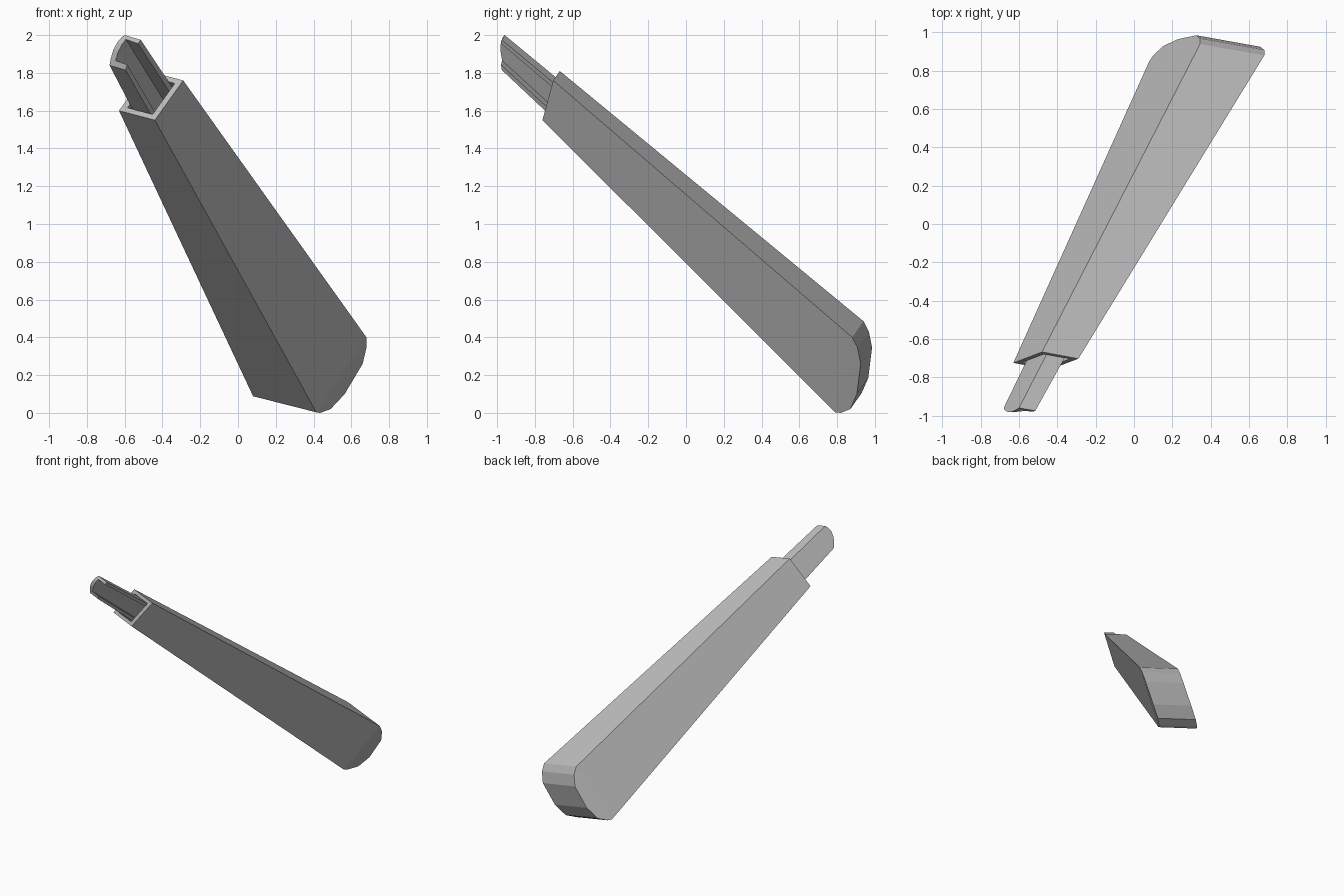
import bpy
import bmesh
from mathutils import Vector as V

cube = bpy.data.objects.get("Cube")
if cube:
    bpy.data.objects.remove(cube)

grey = bpy.data.materials.new("mid_grey")
grey.use_nodes = True
colour = (0.5, 0.5, 0.5, 1)
grey.diffuse_color = colour
grey.node_tree.nodes["Principled BSDF"].inputs["Base Color"].default_value = colour


def finish(bm, name):
    bmesh.ops.remove_doubles(bm, verts=bm.verts, dist=0.0001)
    bmesh.ops.recalc_face_normals(bm, faces=bm.faces)
    mesh = bpy.data.meshes.new(name)
    bm.to_mesh(mesh)
    bm.free()
    mesh.materials.append(grey)
    obj = bpy.data.objects.new(name, mesh)
    bpy.context.collection.objects.link(obj)
    return obj


def add_ring(bm, points):
    return [bm.verts.new(p) for p in points]


def bridge(bm, first, second, closed=True):
    count = len(first)
    for i in range(count if closed else count - 1):
        j = (i + 1) % count
        bm.faces.new((first[i], first[j], second[j], second[i]))


# Skewed box frame: origin, width and height vectors at the mouth and far end
mouth = (V((-0.63, -0.725, 1.60)), V((0.19, -0.035, -0.05)), V((0.15, 0.057, 0.21)))
far = (V((0.08, 0.85, 0.088)), V((0.335, -0.06, -0.085)), V((0.265, 0.09, 0.397)))


def inside(u, v, w):
    ends = [o + a * u + b * v for o, a, b in (mouth, far)]
    return ends[0].lerp(ends[1], w)


def section(margin_u, margin_v, w):
    us = (margin_u, 1 - margin_u)
    vs = (margin_v, 1 - margin_v)
    return [inside(u, v, w) for u, v in
            ((us[0], vs[0]), (us[1], vs[0]), (us[1], vs[1]), (us[0], vs[1]))]


# Tapered sleeve with a deep hollow
bm = bmesh.new()
rim = add_ring(bm, section(0, 0, 0))
end = add_ring(bm, section(0, 0, 1))
lip = add_ring(bm, section(0.15, 0.11, 0))
floor = add_ring(bm, section(0.15, 0.11, 0.85))
bridge(bm, rim, end)
bridge(bm, rim, lip)
bridge(bm, lip, floor)
bm.faces.new(floor)

# Rounded butt of the sleeve, a curved profile swept across its width
curve = [V(p) for p in ((0.10, 0.88, 0.085), (0.155, 0.93, 0.105),
                        (0.23, 0.965, 0.185), (0.325, 0.985, 0.345),
                        (0.345, 0.968, 0.43))]
near_side = [end[0]] + add_ring(bm, curve) + [end[3]]
far_side = [end[1]] + add_ring(bm, [p + far[1] for p in curve]) + [end[2]]
bridge(bm, near_side, far_side, closed=False)
bm.faces.new(near_side)
bm.faces.new(far_side)
finish(bm, "tapered_sleeve")

# Open channel tongue: s runs along the flanges, t across the back wall
profile = [(0, 0), (1, 0), (1, 0.15), (0.28, 0.15), (0.28, 0.4), (0.28, 0.65),
           (0.28, 0.85), (1, 0.85), (1, 1), (0, 1),
           (0, 0.85), (0, 0.65), (0, 0.4), (0, 0.15)]
tip_origin = V((-0.68, -0.96, 1.84))
tip_width = V((0.085, -0.015, -0.025))
tip_height = V((0.08, 0, 0.16))
bulge = V((-0.012, -0.022, 0.02))

tip_points, root_points = [], []
for s, t in profile:
    base = tip_origin + tip_width * s + tip_height * t
    at_mouth = inside(0.22 + 0.5 * s, 0.15 + 0.72 * t, 0)
    root_points.append(base.lerp(at_mouth, 1.5))
    tip_points.append(base + bulge * (4 * t * (1 - t)) * (1 - 0.6 * s))

bm = bmesh.new()
tip = add_ring(bm, tip_points)
root = add_ring(bm, root_points)
bridge(bm, tip, root)
# End faces: two flanges and the back wall strips
for ring in (tip, root):
    bm.faces.new([ring[i] for i in (0, 1, 2, 3, 13)])
    bm.faces.new([ring[i] for i in (6, 7, 8, 9, 10)])
    for k in range(3):
        bm.faces.new([ring[i] for i in (3 + k, 4 + k, 12 - k, 13 - k)])
finish(bm, "channel_tongue")
